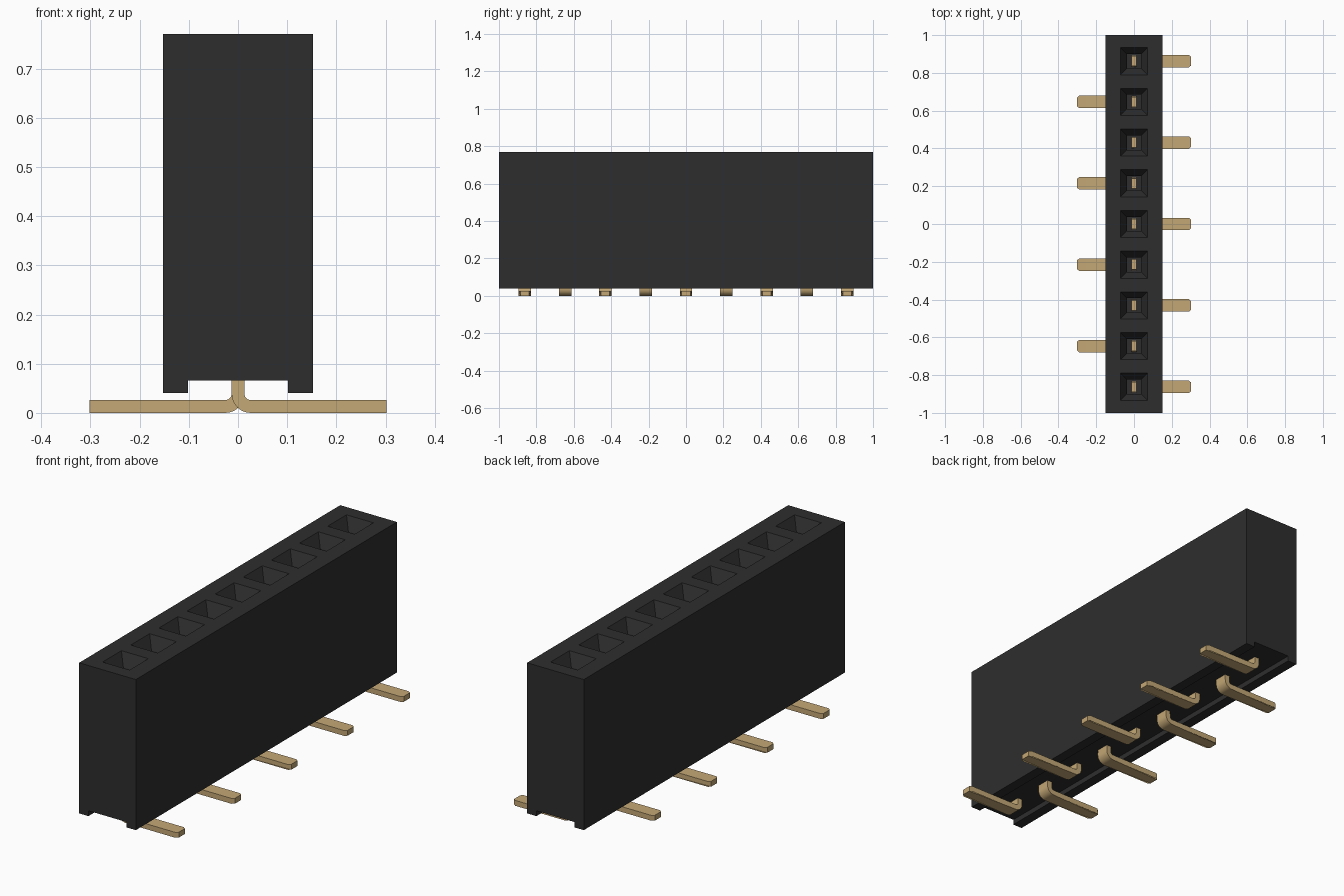
import bpy
import bmesh
import math

if "Cube" in bpy.data.objects:
    bpy.data.objects.remove(bpy.data.objects["Cube"], do_unlink=True)

PITCH = 0.2155
ROWS = range(-4, 5)


def material(name, rgb, rough):
    m = bpy.data.materials.new(name)
    m.use_nodes = True
    m.diffuse_color = (*rgb, 1)
    bsdf = m.node_tree.nodes["Principled BSDF"]
    bsdf.inputs["Base Color"].default_value = (*rgb, 1)
    bsdf.inputs["Roughness"].default_value = rough
    return m


black = material("black plastic", (0.027, 0.027, 0.027), 0.6)
brass = material("pale brass", (0.55, 0.39, 0.18), 0.5)


def finish(name, bm, mat):
    bmesh.ops.recalc_face_normals(bm, faces=bm.faces)
    mesh = bpy.data.meshes.new(name)
    bm.to_mesh(mesh)
    bm.free()
    mesh.materials.append(mat)
    ob = bpy.data.objects.new(name, mesh)
    bpy.context.collection.objects.link(ob)
    return ob


def activate(ob):
    bpy.ops.object.select_all(action='DESELECT')
    ob.select_set(True)
    bpy.context.view_layer.objects.active = ob


def extrude_profile(bm, pts, y0, y1):
    """Extrude a closed x-z outline along y."""
    face = bm.faces.new([bm.verts.new((x, y0, z)) for x, z in pts])
    new = bmesh.ops.extrude_face_region(bm, geom=[face])["geom"]
    verts = [v for v in new if isinstance(v, bmesh.types.BMVert)]
    bmesh.ops.translate(bm, verts=verts, vec=(0, y1 - y0, 0))


# Housing: block with a channel along its underside
half = [(0.102, 0.066), (0.102, 0.04), (0.152, 0.04), (0.152, 0.77)]
bm = bmesh.new()
extrude_profile(bm, half + [(-x, z) for x, z in reversed(half)], -1, 1)
housing = finish("housing", bm, black)

# Socket cutters: funnel mouth above a straight square shaft
bm = bmesh.new()
for i in ROWS:
    rings = []
    for h, z in [(0.038, 0.25), (0.038, 0.71), (0.072, 0.77), (0.072, 0.80)]:
        rings.append([bm.verts.new((sx * h, i * PITCH + sy * h, z))
                      for sx, sy in [(-1, -1), (1, -1), (1, 1), (-1, 1)]])
    bm.faces.new(rings[0])
    bm.faces.new(rings[-1])
    for a, b in zip(rings, rings[1:]):
        for k in range(4):
            n = (k + 1) % 4
            bm.faces.new((a[k], a[n], b[n], b[k]))
cutter = finish("socket_cutter", bm, black)
cutter.hide_render = True

mod = housing.modifiers.new("sockets", 'BOOLEAN')
mod.operation = 'DIFFERENCE'
mod.solver = 'EXACT'
mod.object = cutter
activate(housing)
bpy.ops.object.modifier_apply(modifier=mod.name)
bpy.data.objects.remove(cutter, do_unlink=True)

# Contacts: flat strip standing in the socket, bent outwards into a tail
T, W, TIP, TOP = 0.013, 0.033, 0.302, 0.5


def arc(r, a0, a1, n=8):
    return [(0.026 + r * math.cos(math.radians(a0 + (a1 - a0) * k / n)),
             0.039 + r * math.sin(math.radians(a0 + (a1 - a0) * k / n)))
            for k in range(n + 1)]


def contact(name, y, side):
    outline = ([(-T, TOP)] + arc(0.039, 180, 270)
               + [(TIP - 0.012, 0), (TIP, 0), (TIP, 0.026), (TIP - 0.012, 0.026)]
               + arc(0.013, 270, 180) + [(T, TOP)])
    bm = bmesh.new()
    extrude_profile(bm, [(side * x, z) for x, z in outline], -W, W)
    for v in bm.verts:
        # Narrow the end of the tail and the top of the blade
        if abs(v.co.x) > TIP - 0.001:
            v.co.y *= 0.7
        elif v.co.z > TOP - 0.001:
            v.co.y *= 0.8
    ob = finish(name, bm, brass)
    ob.location.y = y
    activate(ob)
    bpy.ops.object.shade_smooth_by_angle(angle=math.radians(30))


for i in ROWS:
    contact(f"contact_{i + 5}", i * PITCH, 1 if i % 2 == 0 else -1)
